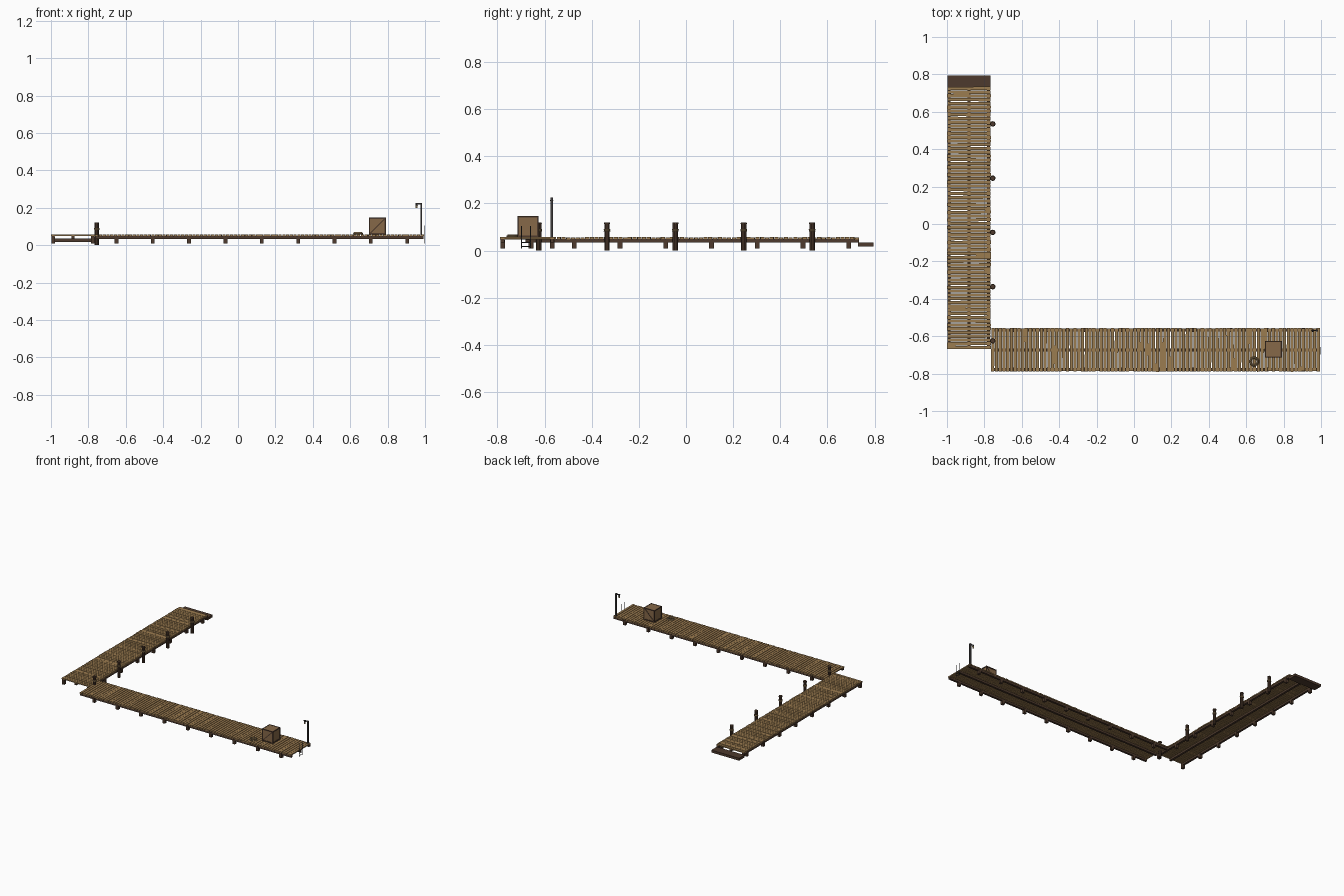
import bpy, bmesh, math, random
from mathutils import Matrix, Vector

if "Cube" in bpy.data.objects:
    bpy.data.objects.remove(bpy.data.objects["Cube"])

random.seed(4)


def mat(name, r, g, b):
    m = bpy.data.materials.new(name)
    m.diffuse_color = (r, g, b, 1)
    m.use_nodes = True
    m.node_tree.nodes["Principled BSDF"].inputs["Base Color"].default_value = m.diffuse_color
    return m


PLANK = mat("plank_wood", 0.33, 0.20, 0.08)
DARK = mat("dark_wood", 0.075, 0.042, 0.026)
CRATE = mat("crate_wood", 0.24, 0.14, 0.065)
ROPE = mat("rope_tan", 0.28, 0.19, 0.09)
METAL = mat("dark_metal", 0.05, 0.045, 0.045)
LIGHT = mat("lamp_glow", 0.8, 0.6, 0.3)


def box(bm, x0, x1, y0, y1, z0, z1, rot=None):
    c = Matrix.Translation(((x0 + x1) / 2, (y0 + y1) / 2, (z0 + z1) / 2))
    s = Matrix.Diagonal((x1 - x0, y1 - y0, z1 - z0, 1))
    bmesh.ops.create_cube(bm, size=1, matrix=c @ (rot or Matrix()) @ s)


def cyl(bm, a, b, r, r2=None, n=10):
    a, b = Vector(a), Vector(b)
    d = b - a
    m = Matrix.Translation((a + b) / 2) @ d.to_track_quat('Z', 'Y').to_matrix().to_4x4()
    bmesh.ops.create_cone(bm, cap_ends=True, segments=n, radius1=r,
                          radius2=r if r2 is None else r2, depth=d.length, matrix=m)


def make(name, bm, material):
    me = bpy.data.meshes.new(name)
    bm.to_mesh(me)
    bm.free()
    me.materials.append(material)
    ob = bpy.data.objects.new(name, me)
    bpy.context.collection.objects.link(ob)
    return ob


def torus(name, x, y, z, R, r, material):
    bpy.ops.mesh.primitive_torus_add(location=(x, y, z), major_radius=R, minor_radius=r,
                                     major_segments=20, minor_segments=6)
    ob = bpy.context.object
    ob.name = name
    ob.data.materials.append(material)
    bpy.ops.object.shade_smooth_by_angle()


def deck(name, length, width, posts, place):
    """A straight run along local x, width along local y."""
    parts = []
    # planks across the run
    bm = bmesh.new()
    n = round(length / 0.02)
    p = length / n
    for i in range(n):
        c = (i + 0.5) * p
        w = p * random.uniform(0.40, 0.45)
        e = random.uniform(0, 0.003)
        dz = random.uniform(-0.0008, 0.0008)
        box(bm, c - w, c + w, e, width - e, 0.049 + dz, 0.057 + dz,
            Matrix.Rotation(random.uniform(-0.007, 0.007), 4, 'Z'))
    parts.append(make(name + "_planks", bm, PLANK))
    # three long beams
    bm = bmesh.new()
    for y in (0.012, width / 2, width - 0.012):
        box(bm, 0.002, length - 0.002, y - 0.008, y + 0.008, 0.034, 0.049)
    parts.append(make(name + "_beams", bm, DARK))
    # short piles in pairs
    bm = bmesh.new()
    for x in posts:
        for y in (0.012, width - 0.012):
            box(bm, x - 0.01, x + 0.01, y - 0.010, y + 0.010, 0.01, 0.046)
    parts.append(make(name + "_piles", bm, DARK))
    for o in parts:
        o.data.transform(place)


deck("long_pier", 1.76, 0.235, [0.115 + 0.1943 * i for i in range(9)],
     Matrix.Translation((-0.765, -0.79, 0)))
deck("side_pier", 1.405, 0.235, [0.012] + [0.196 + 0.194 * i for i in range(7)],
     Matrix.Translation((-0.765, -0.67, 0)) @ Matrix.Rotation(math.pi / 2, 4, 'Z'))

# low landing step at the far end
bm = bmesh.new()
box(bm, -0.998, -0.767, 0.73, 0.795, 0.017, 0.035)
make("landing_step", bm, DARK)

# mooring posts with caps and rope wraps
bm = bmesh.new()
ys = [-0.625 + 0.29 * i for i in range(5)]
for y in ys:
    cyl(bm, (-0.755, y, 0), (-0.755, y, 0.113), 0.0115)
    cyl(bm, (-0.755, y, 0.112), (-0.755, y, 0.12), 0.0135, 0.0125)
make("mooring_posts", bm, DARK)
for y in ys:
    for z in (0.083, 0.089):
        torus("mooring_rope", -0.755, y, z, 0.0115, 0.003, ROPE)

# coiled rope on the deck
for k, R in enumerate((0.023, 0.017)):
    torus("rope_coil", 0.642, -0.735, 0.061, R, 0.004, ROPE)
torus("rope_coil_top", 0.642, -0.735, 0.066, 0.02, 0.0035, ROPE)

# crate body
cx, cy, cz, h = 0.745, -0.67, 0.102, 0.045
bm = bmesh.new()
box(bm, cx - 0.042, cx + 0.042, cy - 0.042, cy + 0.042, cz - 0.044, cz + 0.044)
make("crate_body", bm, CRATE)
# crate edge frame and diagonal braces
bm = bmesh.new()
t = 0.007
for a in (-1, 1):
    for b in (-1, 1):
        for axis in range(3):
            c = [a * (h - t / 2), b * (h - t / 2)]
            c.insert(axis, 0)
            s = [t / 2] * 3
            s[axis] = h
            box(bm, cx + c[0] - s[0], cx + c[0] + s[0], cy + c[1] - s[1], cy + c[1] + s[1],
                cz + c[2] - s[2], cz + c[2] + s[2])
for s in (-1, 1):
    y = cy + s * 0.0425
    box(bm, cx - 0.056, cx + 0.056, y - 0.001, y + 0.001, cz - 0.003, cz + 0.003,
        Matrix.Rotation(-math.pi / 4, 4, 'Y'))
make("crate_frame", bm, DARK)

# lamp post with arm and hanging lamp
bm = bmesh.new()
lx, ly = 0.98, -0.57
box(bm, lx - 0.005, lx + 0.005, ly - 0.005, ly + 0.005, 0.035, 0.225)
box(bm, lx - 0.032, lx + 0.004, ly - 0.003, ly + 0.003, 0.218, 0.224)
cyl(bm, (0.955, ly, 0.211), (0.955, ly, 0.219), 0.008, 0.003, 8)
make("lamp_post", bm, METAL)
bm = bmesh.new()
cyl(bm, (0.955, ly, 0.198), (0.955, ly, 0.211), 0.005, 0.006, 8)
make("lamp_light", bm, LIGHT)

# ladder on the pier end
bm = bmesh.new()
for y in (-0.697, -0.66):
    cyl(bm, (0.998, y, 0.008), (0.998, y, 0.105), 0.002, n=8)
for z in (0.018, 0.034, 0.05):
    cyl(bm, (0.998, -0.697, z), (0.998, -0.66, z), 0.0018, n=8)
make("ladder", bm, METAL)
